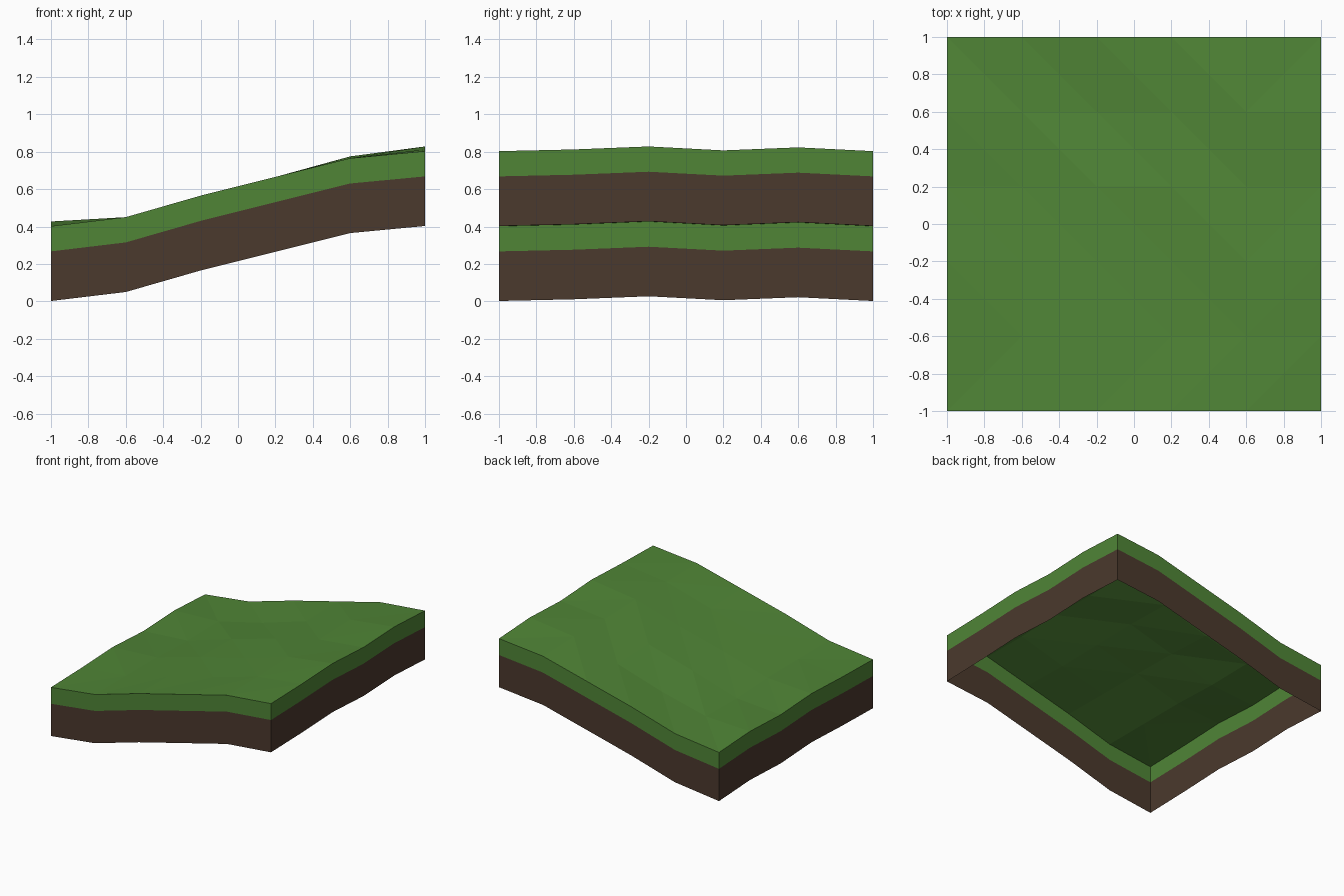
import bpy, bmesh

if "Cube" in bpy.data.objects:
    bpy.data.objects.remove(bpy.data.objects["Cube"])

def material(name, rgb):
    m = bpy.data.materials.new(name)
    m.diffuse_color = (*rgb, 1)
    m.use_nodes = True
    m.node_tree.nodes["Principled BSDF"].inputs["Base Color"].default_value = m.diffuse_color
    return m

grass = material("grass_green", (0.08, 0.235, 0.037))
soil = material("soil_brown", (0.07, 0.041, 0.026))

N = 5
TURF, DEPTH = 0.135, 0.40                       # turf band height, whole block height
SLOPE = [0.402, 0.45, 0.565, 0.665, 0.765, 0.803]  # rise along x
WAVE = [0, 0.009, 0.025, 0.004, 0.02, 0]           # ripple along y at both ends
BUMPS = [[0.0, -0.005, -0.01, 0.0],                # inner unevenness, rows from the front
         [0.0, -0.005, -0.005, 0.01],
         [-0.015, -0.01, 0.0, 0.0],
         [-0.01, -0.03, -0.01, 0.01]]

def coord(i):
    return -1 + 2 * i / N

def height(i, j):
    if i in (0, N):
        return SLOPE[i] + WAVE[j]
    if j in (0, N):
        return SLOPE[i]
    return SLOPE[i] + BUMPS[j - 1][i - 1]

def point(i, j, drop=0):
    return (coord(i), coord(j), height(i, j) - drop)

def make_object(name, bm, mat):
    mesh = bpy.data.meshes.new(name)
    bm.to_mesh(mesh)
    bm.free()
    mesh.materials.append(mat)
    bpy.context.collection.objects.link(bpy.data.objects.new(name, mesh))

# Grass surface: rolling grid of triangles
bm = bmesh.new()
v = [[bm.verts.new(point(i, j)) for j in range(N + 1)] for i in range(N + 1)]
for i in range(N):
    for j in range(N):
        a, b, c, d = v[i][j], v[i + 1][j], v[i + 1][j + 1], v[i][j + 1]
        if i == N - 1 or j == 0:
            tris = ((a, b, c), (a, c, d))
        else:
            tris = ((a, b, d), (b, c, d))
        for t in tris:
            bm.faces.new(t)
make_object("grass_surface", bm, grass)

# Side bands follow the rim, open underneath
rim = ([(i, 0) for i in range(N)] + [(N, j) for j in range(N)]
       + [(N - i, N) for i in range(N)] + [(0, N - j) for j in range(N)])

def side_band(name, top, bottom, mat):
    bm = bmesh.new()
    up = [bm.verts.new(point(i, j, top)) for i, j in rim]
    low = [bm.verts.new(point(i, j, bottom)) for i, j in rim]
    for k in range(len(rim)):
        n = (k + 1) % len(rim)
        bm.faces.new((low[k], low[n], up[n], up[k]))
    make_object(name, bm, mat)

side_band("turf_edge", 0, TURF, grass)
side_band("soil_edge", TURF, DEPTH, soil)
